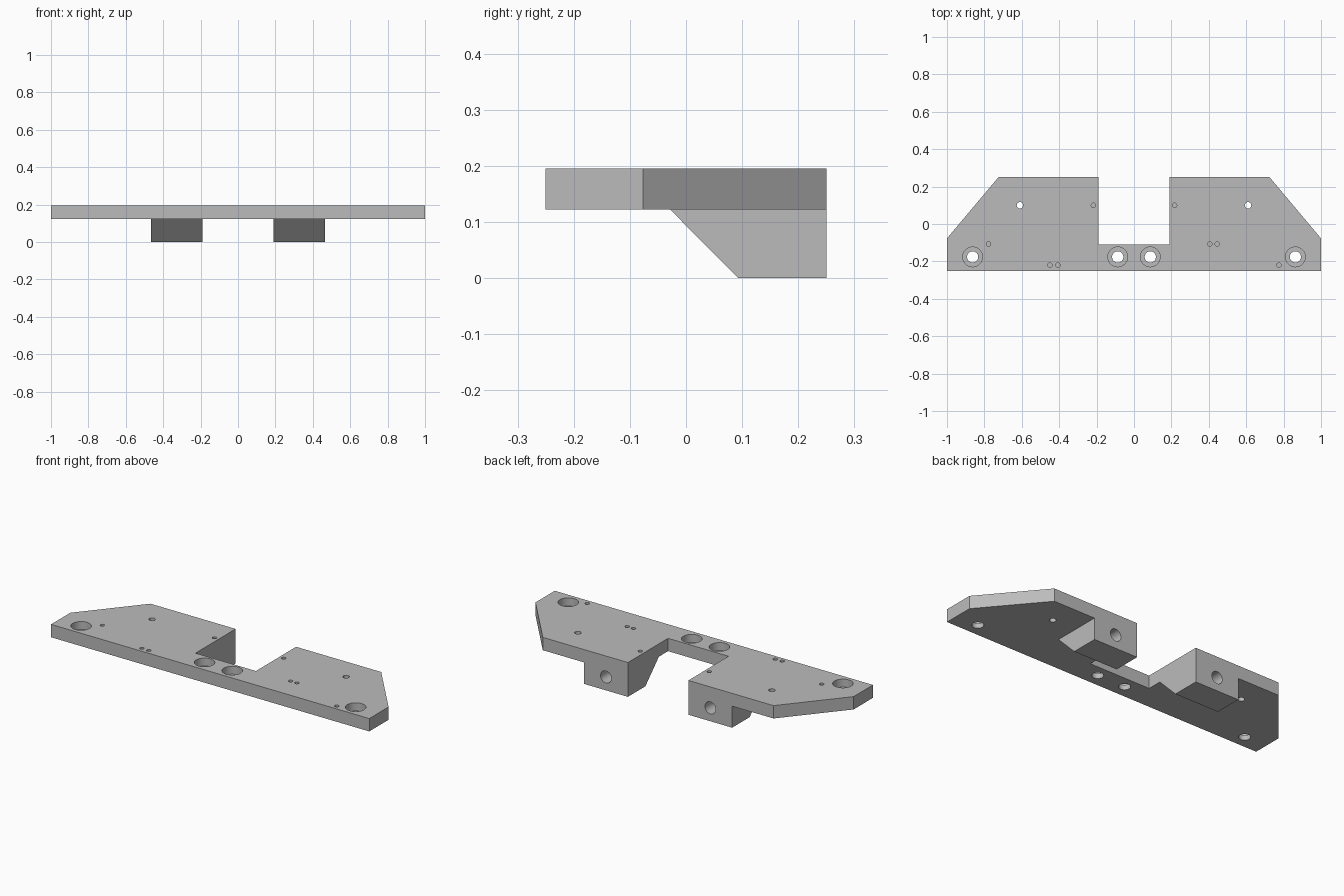
import bpy
import bmesh
from mathutils import Matrix, Vector

cube = bpy.data.objects.get("Cube")
if cube:
    bpy.data.objects.remove(cube, do_unlink=True)

GREY = (0.5, 0.5, 0.5, 1)
metal = bpy.data.materials.new("plain grey metal")
metal.use_nodes = True
metal.diffuse_color = GREY
metal.node_tree.nodes["Principled BSDF"].inputs["Base Color"].default_value = GREY

BOTTOM, TOP, BACK = 0.122, 0.195, 0.25
INNER, OUTER = 0.19, 0.465


def finish(name, bm):
    bmesh.ops.recalc_face_normals(bm, faces=bm.faces)
    mesh = bpy.data.meshes.new(name)
    bm.to_mesh(mesh)
    bm.free()
    mesh.materials.append(metal)
    obj = bpy.data.objects.new(name, mesh)
    bpy.context.collection.objects.link(obj)
    return obj


def prism(name, points, sweep):
    """Extrude a closed outline along a vector."""
    bm = bmesh.new()
    face = bm.faces.new([bm.verts.new(p) for p in points])
    new = bmesh.ops.extrude_face_region(bm, geom=[face])["geom"]
    verts = [v for v in new if isinstance(v, bmesh.types.BMVert)]
    bmesh.ops.translate(bm, verts=verts, vec=sweep)
    return finish(name, bm)


def drill(bm, start, end, radius, sides=32):
    """Add a cylinder between two points."""
    start, end = Vector(start), Vector(end)
    axis = end - start
    turn = axis.to_track_quat("Z", "Y").to_matrix().to_4x4()
    bmesh.ops.create_cone(bm, cap_ends=True, segments=sides, radius1=radius,
                          radius2=radius, depth=axis.length,
                          matrix=Matrix.Translation((start + end) / 2) @ turn)


def boolean(target, tool, operation):
    mod = target.modifiers.new(operation, "BOOLEAN")
    mod.operation, mod.solver, mod.object = operation, "EXACT", tool
    bpy.context.view_layer.objects.active = target
    bpy.ops.object.modifier_apply(modifier=mod.name)
    bpy.data.objects.remove(tool, do_unlink=True)


# Notched plate with clipped rear corners
half = [(1, -BACK), (1, -0.077), (0.725, BACK), (INNER, BACK), (INNER, -0.11)]
outline = half + [(-x, y) for x, y in reversed(half)]
plate = prism("mounting_plate", [(x, y, BOTTOM) for x, y in outline],
              (0, 0, TOP - BOTTOM))

# Wedge-fronted blocks under the plate
side = [(-0.028, BOTTOM), (0.093, 0), (BACK, 0), (BACK, 0.16), (-0.028, 0.16)]
for s in (-1, 1):
    block = prism("block", [(s * INNER, y, z) for y, z in side],
                  (s * (OUTER - INNER), 0, 0))
    boolean(plate, block, "UNION")

# Counterbores for the four screws
bores = bmesh.new()
SCREWS = (-0.863, -0.087, 0.087, 0.863)
for x in SCREWS:
    drill(bores, (x, -0.176, 0.15), (x, -0.176, 0.3), 0.053)
boolean(plate, finish("counterbores", bores), "DIFFERENCE")

# Through holes, small pin holes and rear bolt holes
holes = bmesh.new()
for x in SCREWS:
    drill(holes, (x, -0.176, 0.05), (x, -0.176, 0.3), 0.03)
for s in (-1, 1):
    drill(holes, (s * 0.61, 0.1, 0.05), (s * 0.61, 0.1, 0.3), 0.017)
    drill(holes, (s * 0.328, 0.12, 0.076), (s * 0.328, 0.3, 0.076), 0.034)
PINS = [(-0.217, 0.1), (0.217, 0.1), (-0.778, -0.107), (0.405, -0.107),
        (0.445, -0.107), (-0.45, -0.22), (-0.407, -0.22), (0.775, -0.22)]
for x, y in PINS:
    drill(holes, (x, y, 0.145), (x, y, 0.3), 0.012, 20)
boolean(plate, finish("holes", holes), "DIFFERENCE")

# Smooth hole walls, crisp machined edges
bpy.ops.object.select_all(action="DESELECT")
plate.select_set(True)
bpy.context.view_layer.objects.active = plate
bpy.ops.object.shade_smooth_by_angle(angle=0.5)
